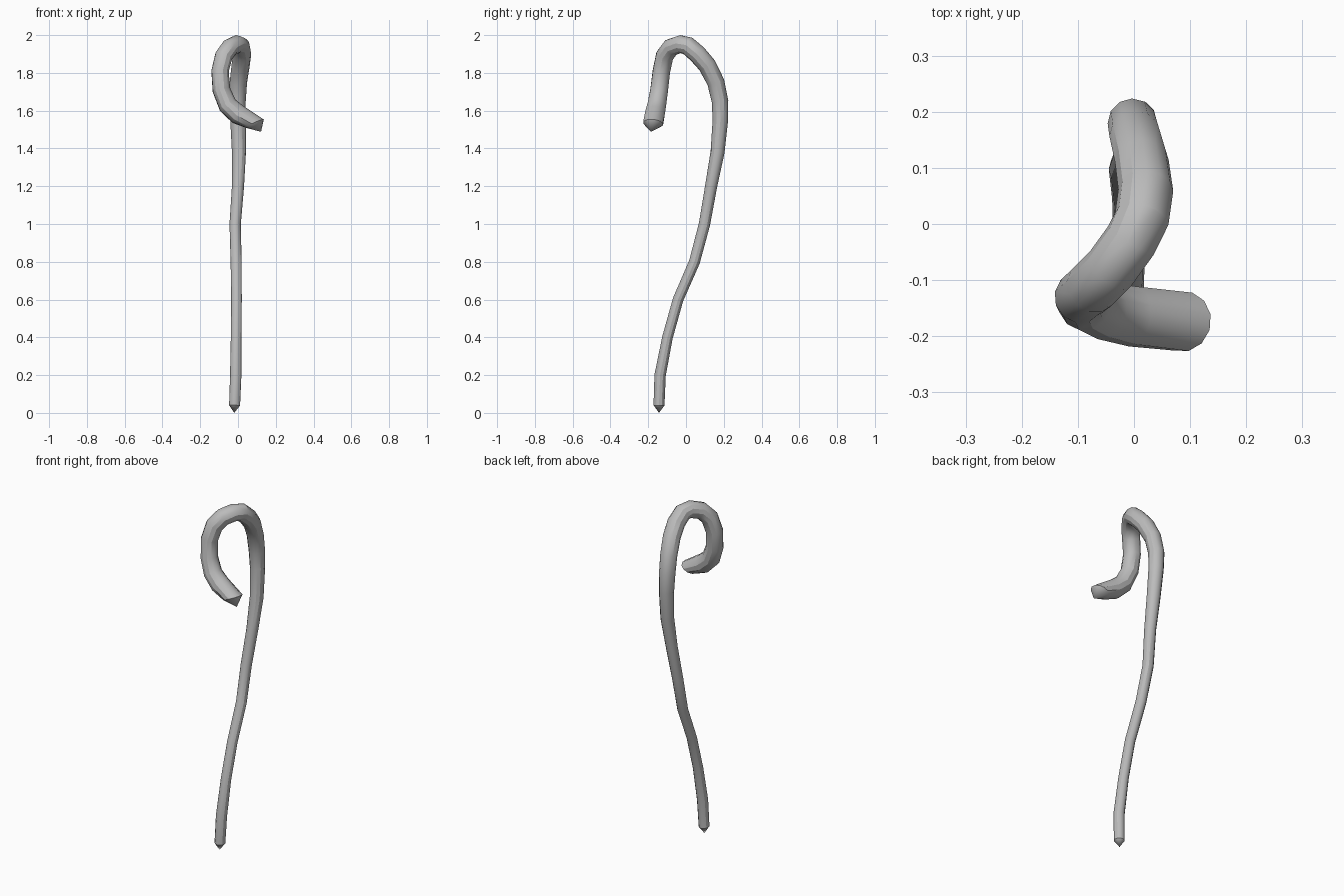
import bpy, bmesh, math
from mathutils import Vector

cube = bpy.data.objects.get("Cube")
if cube:
    bpy.data.objects.remove(cube, do_unlink=True)

SIDES = 12

grey = bpy.data.materials.new("plain_grey")
grey.use_nodes = True
colour = (0.5, 0.5, 0.5, 1)
grey.diffuse_color = colour
grey.node_tree.nodes["Principled BSDF"].inputs["Base Color"].default_value = colour

# Centre line of the stick from foot to hook end: x, y, z, radius
path = [
    (-.018, -.143, .04, .029), (-.012, -.137, .2, .03),
    (-.01, -.098, .4, .028), (-.008, -.042, .6, .028),
    (-.01, .045, .8, .029), (-.015, .098, 1, .03),
    (0, .133, 1.2, .032), (.005, .167, 1.38, .037),
    (0, .182, 1.55, .041), (-.003, .18, 1.65, .044),
    (.002, .158, 1.75, .046), (.014, .112, 1.84, .048),
    (.021, .06, 1.9, .049), (.014, .01, 1.943, .049),
    (-.006, -.03, 1.952, .048), (-.042, -.08, 1.935, .048),
    (-.075, -.113, 1.89, .048), (-.095, -.13, 1.81, .047),
    (-.088, -.142, 1.71, .048), (-.055, -.155, 1.63, .051),
    (0, -.165, 1.58, .054),
    (.088, -.174, 1.532, .054),
]
foot_tip = (-.02, -.143, 0)
hook_tip = (.122, -.186, 1.488)
points = [Vector(p[:3]) for p in path]

bm = bmesh.new()
rings = []
across = Vector((1, 0, 0))
for i, p in enumerate(points):
    before, after = points[max(i - 1, 0)], points[min(i + 1, len(points) - 1)]
    along = (after - before).normalized()
    if i == len(points) - 1:
        # The hook ends in a slanted cut
        along = Vector((.4, -.1, -.9)).normalized()
    # Carry the side direction along so the tube does not twist
    across = (across - along * across.dot(along)).normalized()
    other = along.cross(across)
    ring = []
    for k in range(SIDES):
        a = math.tau * k / SIDES
        ring.append(bm.verts.new(p + path[i][3] * (across * math.cos(a) + other * math.sin(a))))
    rings.append(ring)

# Walls between neighbouring rings
for low, high in zip(rings, rings[1:]):
    for k in range(SIDES):
        n = (k + 1) % SIDES
        bm.faces.new((low[k], low[n], high[n], high[k]))

# Pointed caps
for ring, tip in ((rings[0], foot_tip), (rings[-1], hook_tip)):
    v = bm.verts.new(tip)
    for k in range(SIDES):
        bm.faces.new((ring[k], ring[(k + 1) % SIDES], v))

bmesh.ops.recalc_face_normals(bm, faces=bm.faces)
mesh = bpy.data.meshes.new("hooked_stick")
bm.to_mesh(mesh)
bm.free()
mesh.materials.append(grey)
stick = bpy.data.objects.new("hooked_stick", mesh)
bpy.context.collection.objects.link(stick)

bpy.ops.object.select_all(action='DESELECT')
stick.select_set(True)
bpy.context.view_layer.objects.active = stick
bpy.ops.object.shade_smooth_by_angle(angle=math.radians(30))
